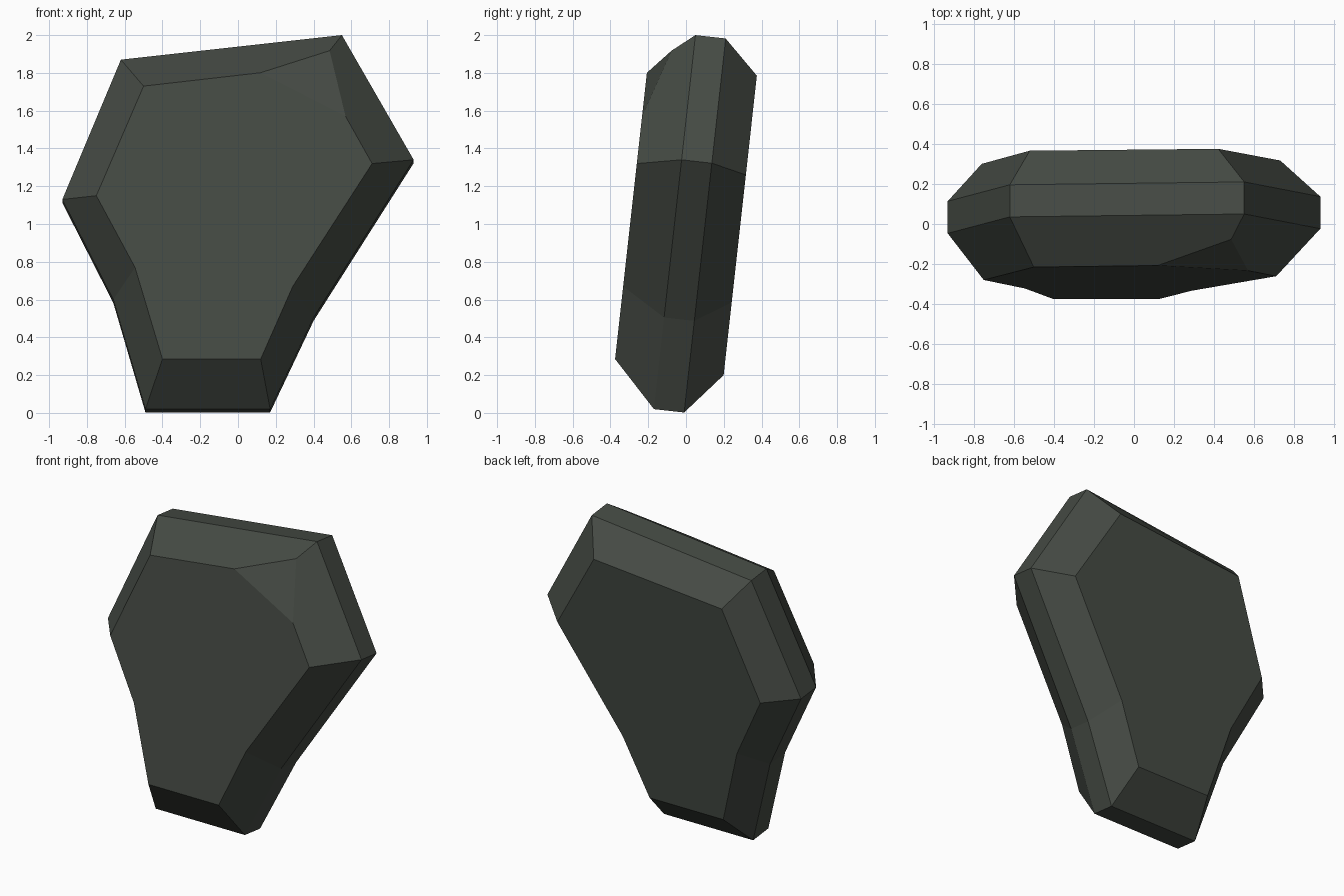
import bpy
import bmesh
from mathutils import Vector

old = bpy.data.objects.get("Cube")
if old:
    bpy.data.objects.remove(old, do_unlink=True)

# Stone colour
stone = bpy.data.materials.new("dark_stone")
stone.use_nodes = True
colour = (0.06, 0.07, 0.058, 1.0)
stone.diffuse_color = colour
bsdf = stone.node_tree.nodes["Principled BSDF"]
bsdf.inputs["Base Color"].default_value = colour
bsdf.inputs["Roughness"].default_value = 0.9

# Outlines as (x, z), running from the foot up the left side and back down
RIM = [(-0.49, 0.02), (0.17, 0.02), (0.40, 0.505), (0.93, 1.34),
       (0.55, 2.0), (-0.62, 1.87), (-0.93, 1.13), (-0.66, 0.60)]
FRONT = [(-0.40, 0.285), (0.12, 0.285), (0.29, 0.67), (0.71, 1.32),
         (0.42, 1.835), (-0.50, 1.73), (-0.75, 1.15), (-0.545, 0.77)]
BACK = [(-0.415, 0.2), (0.13, 0.2), (0.30, 0.585), (0.73, 1.26),
        (0.42, 1.785), (-0.52, 1.70), (-0.76, 1.11), (-0.555, 0.70)]
LEAN = 0.111  # backward lean of the whole slab


def layer(outline, depth, drop=0.0):
    """Place an outline on one leaning plane."""
    return [Vector((x, depth + LEAN * z, z - drop)) for x, z in outline]


layers = [layer(FRONT, -0.407), layer(RIM, -0.172),
          layer(RIM, -0.012, 0.018), layer(BACK, 0.177)]

# Slab with bevelled front and back
bm = bmesh.new()
rings = [[bm.verts.new(p) for p in pts] for pts in layers]
bm.faces.new(rings[0])
bm.faces.new(rings[-1][::-1])
for a, b in zip(rings, rings[1:]):
    for i in range(len(a)):
        j = (i + 1) % len(a)
        bm.faces.new((a[i], b[i], b[j], a[j]))

# Chipped upper front corner
front, rim = layers[0], layers[1]
corner = front[4]
p = front[3].lerp(corner, 0.485)
q = front[5].lerp(corner, 0.672)
t = corner.lerp(rim[4], 0.5)
normal = (q - p).cross(t - p).normalized()
if normal.dot(Vector((1, -1, 1))) < 0:
    normal.negate()
cut = bmesh.ops.bisect_plane(bm, geom=bm.verts[:] + bm.edges[:] + bm.faces[:],
                             plane_co=p, plane_no=normal, clear_outer=True)
edges = [e for e in cut["geom_cut"] if isinstance(e, bmesh.types.BMEdge)]
bmesh.ops.holes_fill(bm, edges=edges, sides=0)
bmesh.ops.recalc_face_normals(bm, faces=bm.faces[:])

mesh = bpy.data.meshes.new("stone_slab")
bm.to_mesh(mesh)
bm.free()
mesh.materials.append(stone)
slab = bpy.data.objects.new("stone_slab", mesh)
bpy.context.collection.objects.link(slab)
